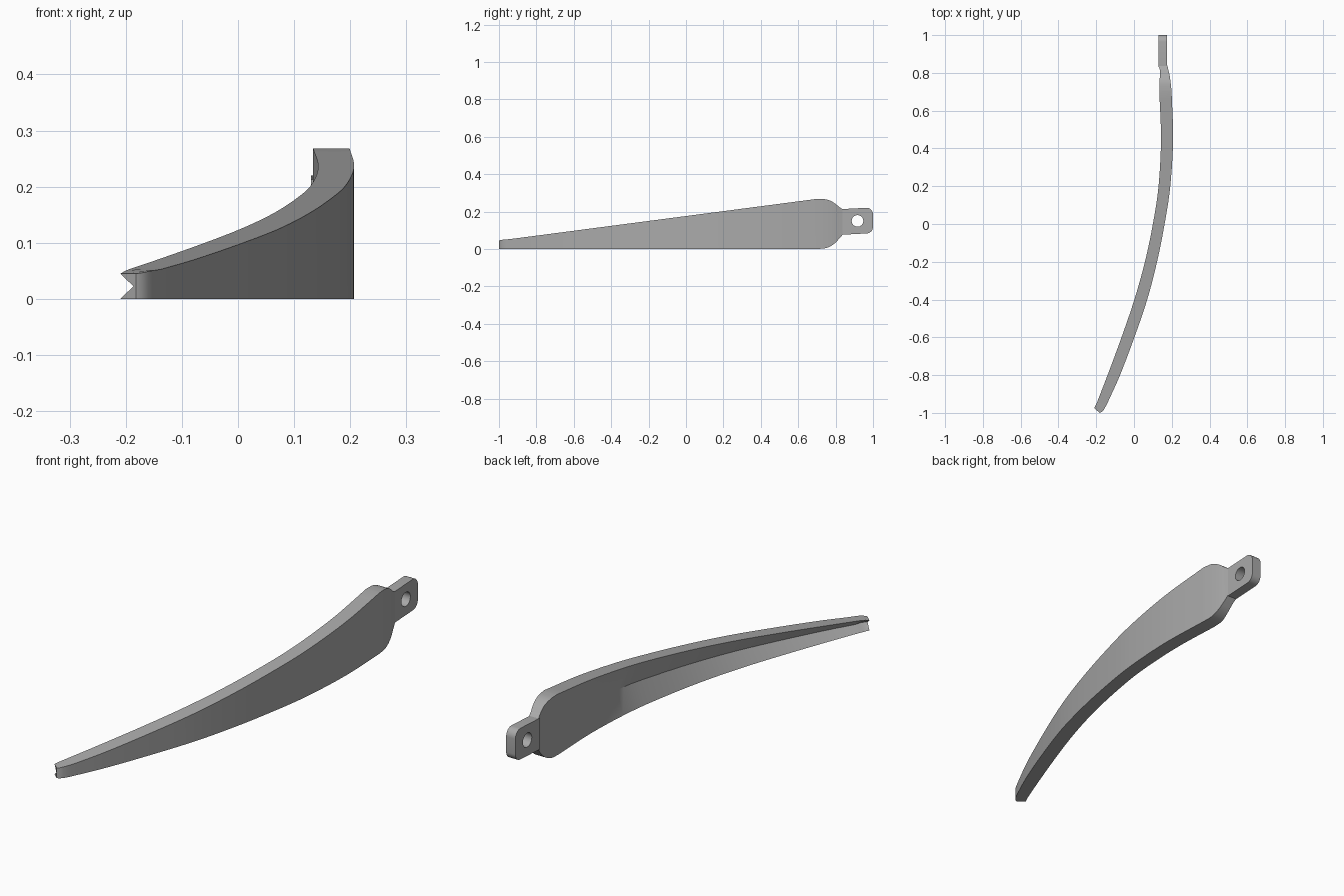
import bpy, bmesh, math
from mathutils import Matrix, Vector

cube = bpy.data.objects.get("Cube")
if cube:
    bpy.data.objects.remove(cube)

steel = bpy.data.materials.new("grey_steel")
steel.use_nodes = True
GREY = (0.4, 0.4, 0.4, 1)
steel.diffuse_color = GREY
steel.node_tree.nodes["Principled BSDF"].inputs["Base Color"].default_value = GREY


def finish(obj, angle):
    bpy.ops.object.select_all(action='DESELECT')
    obj.select_set(True)
    bpy.context.view_layer.objects.active = obj
    bpy.ops.object.shade_smooth_by_angle(angle=math.radians(angle))


def spline(points, steps):
    """Catmull-Rom through tuples of any length."""
    pts = [Vector(p) for p in points]
    pts = [2 * pts[0] - pts[1]] + pts + [2 * pts[-1] - pts[-2]]
    out = []
    for a, b, c, d in zip(pts, pts[1:], pts[2:], pts[3:]):
        for i in range(steps):
            t = i / steps
            out.append(0.5 * (2 * b + (c - a) * t + (2 * a - 5 * b + 4 * c - d) * t ** 2
                              + (3 * b - a - 3 * c + d) * t ** 3))
    return out + [pts[-2]]


# Blade edges in plan: y, inner x, outer x
plan = [(-0.94, -0.194, -0.137), (-0.8, -0.14, -0.074), (-0.6, -0.066, 0.002),
        (-0.4, 0.002, 0.07), (-0.2, 0.058, 0.122), (0, 0.1, 0.162),
        (0.2, 0.13, 0.192), (0.45, 0.143, 0.207), (0.7, 0.134, 0.199)]
# Shoulder that closes in on the lug: y, inner x, outer x, bottom, top
shoulder = [(0.7, 0.134, 0.199, 0, 0.268), (0.75, 0.134, 0.194, 0.005, 0.265),
            (0.79, 0.138, 0.188, 0.026, 0.248), (0.82, 0.136, 0.181, 0.056, 0.224),
            (0.838, 0.131, 0.177, 0.077, 0.213)]


def top(y):
    return 0.176 + 0.131 * y


# Sections as inner point, outer point, bottom, top; the tip is cut across the blade
sections = [((-0.21, -0.975), (-0.182, -1.0), 0, top(-1)),
            ((-0.207, -0.967), (-0.172, -0.996), 0, top(-0.99)),
            ((-0.203, -0.96), (-0.16, -0.984), 0, top(-0.97)),
            ((-0.199, -0.95), (-0.149, -0.964), 0, top(-0.955))]
sections += [((i, y), (o, y), 0, top(y)) for y, i, o in spline(plan, 5)[:-1]]
sections += [((i, y), (o, y), b, t) for y, i, o, b, t in
             [tuple(v) for v in spline(shoulder, 4)]]

# Blade with a V groove along the inner side that fades out near the shoulder
bm = bmesh.new()
rings = []
for inner, outer, low, high in sections:
    inner, outer = Vector(inner), Vector(outer)
    depth = 0.55 * min(1, max(0, (0.56 - inner.y) / 0.38))
    if inner.y < -0.94:
        depth = 0.55 + 0.3 * (-0.94 - inner.y) / 0.035
    apex = inner.lerp(outer, depth)
    ring = [(*outer, low), (*outer, high), (*inner, high),
            (*apex, (low + high) / 2), (*inner, low)]
    rings.append([bm.verts.new(p) for p in ring])
for a, b in zip(rings, rings[1:]):
    for k in range(5):
        m = (k + 1) % 5
        bm.faces.new((a[k], a[m], b[m], b[k]))
for end in (rings[0], rings[-1]):
    # caps split at the groove apex
    bm.faces.new((end[0], end[1], end[3]))
    bm.faces.new((end[1], end[2], end[3]))
    bm.faces.new((end[0], end[3], end[4]))
bmesh.ops.recalc_face_normals(bm, faces=bm.faces)
mesh = bpy.data.meshes.new("blade")
bm.to_mesh(mesh)
bm.free()
mesh.materials.append(steel)
blade = bpy.data.objects.new("blade", mesh)
bpy.context.collection.objects.link(blade)
finish(blade, 28)


# Mounting lug: rounded plate with a round hole
def arc(cx, cy, r, start, sweep, n):
    return [(cx + r * math.cos(math.radians(start + sweep * i / n)),
             cy + r * math.sin(math.radians(start + sweep * i / n))) for i in range(n + 1)]


outline = [(0.83, 0.076)] + arc(0.965, 0.118, 0.035, -90, 90, 8)
outline += arc(0.965, 0.185, 0.035, 0, 90, 8) + [(0.83, 0.213)]
hole = arc(0.917, 0.15, 0.031, 0, 360, 32)[:-1]
curve = bpy.data.curves.new("mounting_lug", 'CURVE')
curve.dimensions = '2D'
curve.fill_mode = 'BOTH'
curve.extrude = 0.0225
for loop in (outline, hole):
    s = curve.splines.new('POLY')
    s.points.add(len(loop) - 1)
    for p, (u, v) in zip(s.points, loop):
        p.co = (u, v, 0, 1)
    s.use_cyclic_u = True
curve.materials.append(steel)
lug = bpy.data.objects.new("mounting_lug", curve)
bpy.context.collection.objects.link(lug)
# Stand the plate upright along the blade axis
lug.matrix_world = Matrix(((0, 0, 1, 0.1525), (1, 0, 0, 0), (0, 1, 0, 0), (0, 0, 0, 1)))
bpy.ops.object.select_all(action='DESELECT')
lug.select_set(True)
bpy.context.view_layer.objects.active = lug
bpy.ops.object.convert(target='MESH')
lug = bpy.context.view_layer.objects.active
# Weld the plate so its shading is continuous
bm = bmesh.new()
bm.from_mesh(lug.data)
bmesh.ops.remove_doubles(bm, verts=bm.verts, dist=0.0001)
bmesh.ops.recalc_face_normals(bm, faces=bm.faces)
bm.to_mesh(lug.data)
bm.free()
finish(lug, 30)
